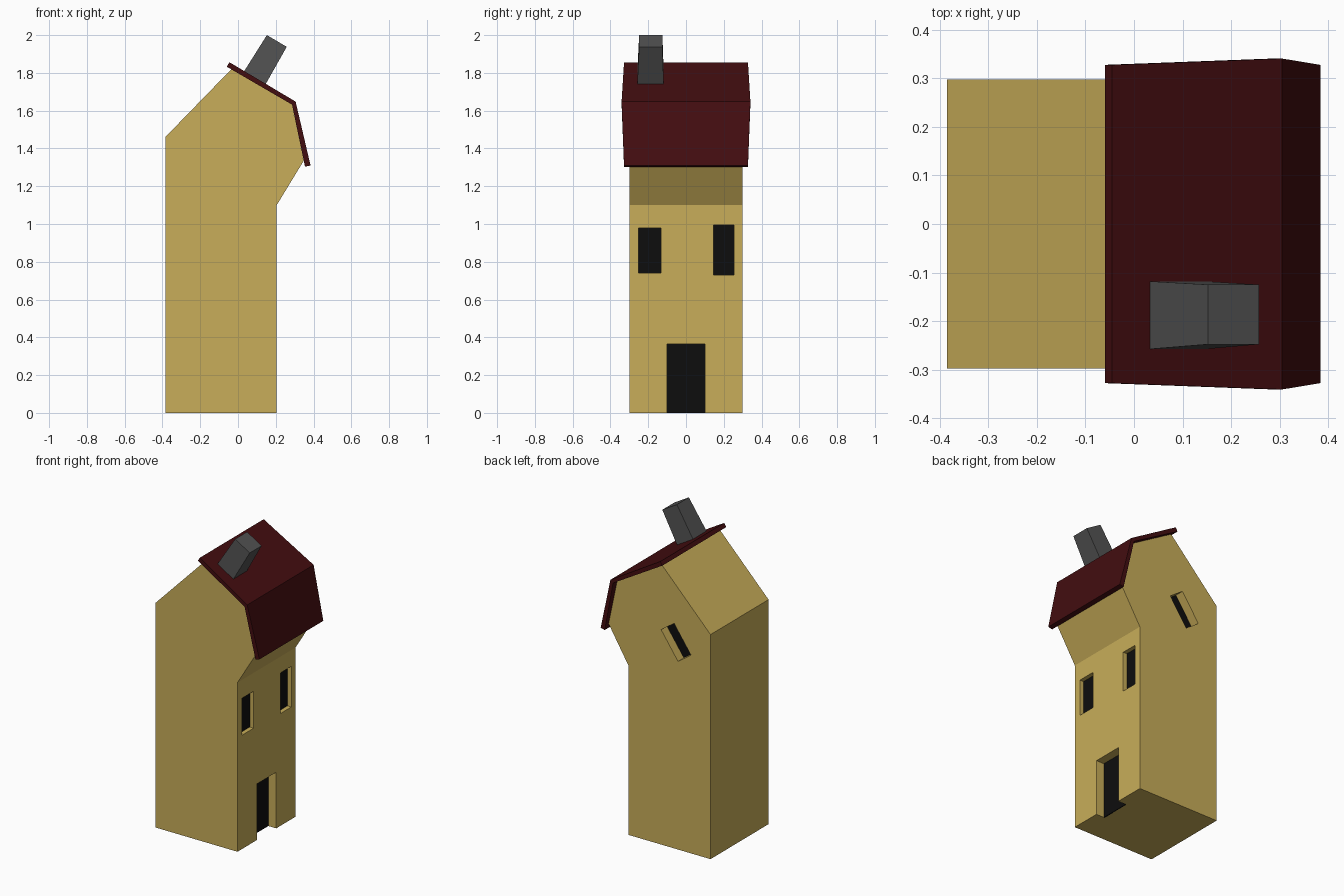
import bpy, bmesh, math
from mathutils import Matrix, Vector

cube = bpy.data.objects.get("Cube")
if cube:
    bpy.data.objects.remove(cube)


def material(name, rgb):
    m = bpy.data.materials.new(name)
    m.use_nodes = True
    m.diffuse_color = (*rgb, 1)
    bsdf = m.node_tree.nodes["Principled BSDF"]
    bsdf.inputs["Base Color"].default_value = (*rgb, 1)
    bsdf.inputs["Roughness"].default_value = 0.9
    return m


PLASTER = material("ochre plaster", (0.58, 0.42, 0.10))
TILES = material("dark red tiles", (0.056, 0.004, 0.005))
STONE = material("grey stone", (0.085, 0.085, 0.085))
DARK = material("black opening", (0.004, 0.004, 0.004))


def loft(name, rings, mat):
    """Join two matching outlines with side faces and cap both."""
    bm = bmesh.new()
    a, b = [[bm.verts.new(p) for p in ring] for ring in rings]
    bm.faces.new(a)
    bm.faces.new(b)
    for i in range(len(a)):
        j = (i + 1) % len(a)
        bm.faces.new((a[i], a[j], b[j], b[i]))
    bmesh.ops.recalc_face_normals(bm, faces=bm.faces)
    mesh = bpy.data.meshes.new(name)
    bm.to_mesh(mesh)
    bm.free()
    obj = bpy.data.objects.new(name, mesh)
    bpy.context.collection.objects.link(obj)
    mesh.materials.append(mat)
    return obj


def box(name, lo, hi, frame, mat):
    rings = [[frame @ Vector((x, y, z)) for x, z in
              ((lo[0], lo[2]), (hi[0], lo[2]), (hi[0], hi[2]), (lo[0], hi[2]))]
             for y in (lo[1], hi[1])]
    return loft(name, rings, mat)


# Leaning house body, extruded front to back
profile = [(-0.385, 0), (0.205, 0), (0.205, 1.1), (0.348, 1.335),
           (0.286, 1.632), (-0.035, 1.82), (-0.385, 1.46)]
house = loft("house_walls",
             [[(x, y, z) for x, z in profile] for y in (-0.298, 0.298)], PLASTER)


def opening(name, centre, turn, width, height, depth, below=0):
    """Cut a recess into the wall and fill its back with a dark panel."""
    frame = Matrix.Translation(centre) @ turn
    w, h = width / 2, height / 2
    cutter = box(name + "_cutter", (-w, -depth, -h - below), (w, 0.1, h), frame, PLASTER)
    cutter.hide_render = True
    mod = house.modifiers.new(name, "BOOLEAN")
    mod.operation, mod.solver, mod.object = "DIFFERENCE", "EXACT", cutter
    bpy.context.view_layer.objects.active = house
    bpy.ops.object.modifier_apply(modifier=name)
    bpy.data.objects.remove(cutter)
    box(name + "_panel", (-w, -depth - 0.002, -h), (w, -depth + 0.005, h), frame, DARK)


# Door and windows: the side wall faces +x, the back wall +y
side = Matrix.Rotation(-math.pi / 2, 4, "Z")
tilted = Matrix.Rotation(math.radians(35), 4, "Y")
opening("door", (0.205, 0, 0.1825), side, 0.2, 0.365, 0.062, below=0.1)
opening("right_window", (0.205, -0.192, 0.86), side, 0.12, 0.24, 0.033)
opening("left_window", (0.205, 0.2, 0.862), side, 0.11, 0.264, 0.033)
opening("back_window", (-0.137, 0.298, 1.343), tilted, 0.114, 0.212, 0.065)

# Bent roof slab, a little wider along the ridge
roof = [(-0.045, 1.856, 0.328), (0.305, 1.648, 0.341), (0.384, 1.31, 0.328),
        (0.355, 1.303, 0.328), (0.286, 1.632, 0.341), (-0.06, 1.833, 0.328)]
loft("roof", [[(x, s * y, z) for x, z, y in roof] for s in (-1, 1)], TILES)

# Tapered chimney standing square to the roof slope
base = [(x, y, z) for x, z, y in ((0.03, 1.805, -0.258), (0.145, 1.738, -0.258),
                                  (0.145, 1.738, -0.118), (0.03, 1.805, -0.118))]
top = [(x, y, z) for x, z, y in ((0.153, 2.0, -0.248), (0.258, 1.938, -0.248),
                                 (0.258, 1.938, -0.125), (0.153, 2.0, -0.125))]
loft("chimney", [base, top], STONE)
